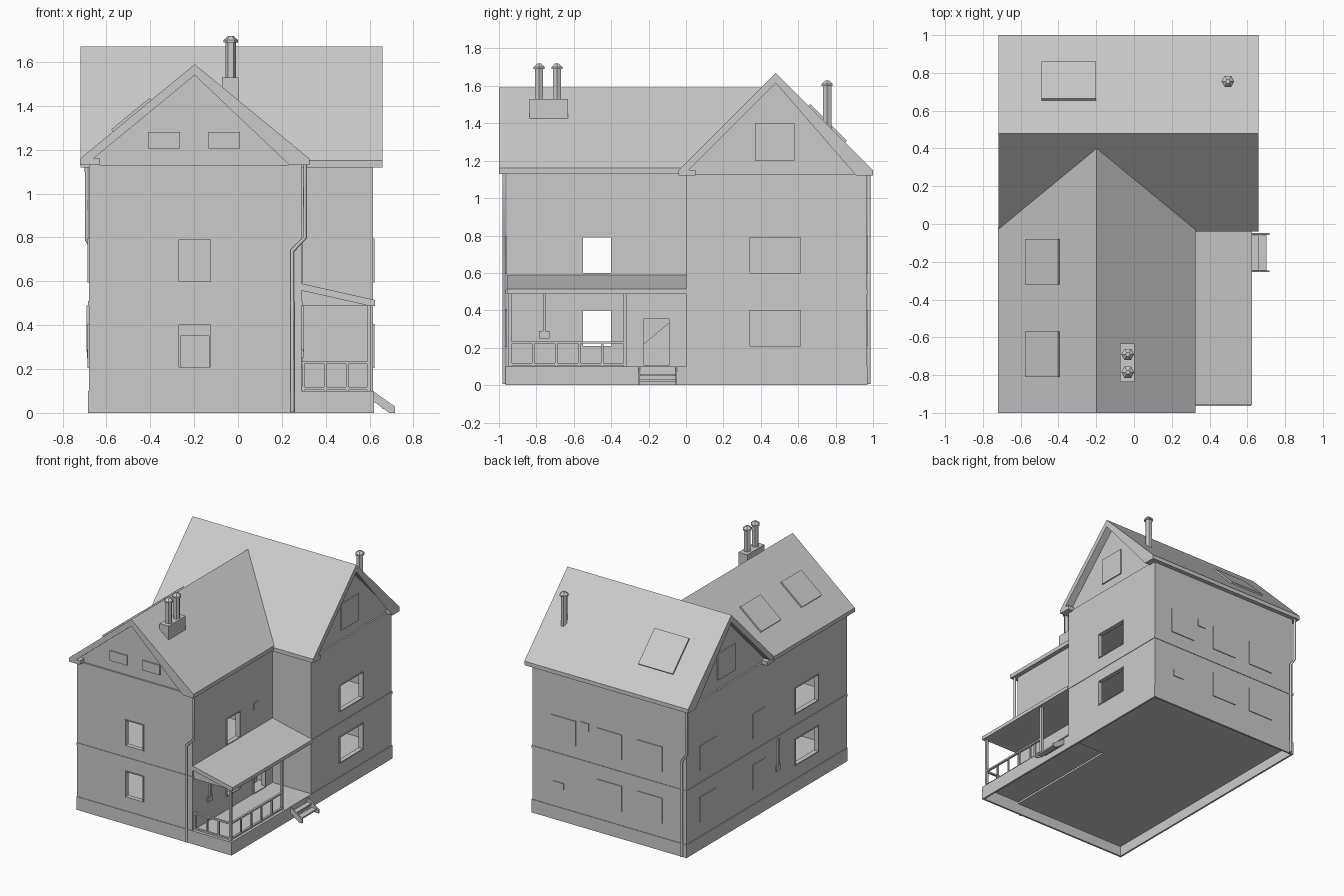
import bpy, bmesh, math
from mathutils import Vector

cube = bpy.data.objects.get("Cube")
if cube:
    bpy.data.objects.remove(cube, do_unlink=True)

grey = bpy.data.materials.new("plain grey")
grey.use_nodes = True
grey.diffuse_color = (0.6, 0.6, 0.6, 1)
grey.node_tree.nodes["Principled BSDF"].inputs["Base Color"].default_value = grey.diffuse_color


def add(name, data):
    ob = bpy.data.objects.new(name, data)
    bpy.context.collection.objects.link(ob)
    if not data.materials:
        data.materials.append(grey)
    return ob


def prism(name, pts, axis, lo, hi, end=None):
    """Profile (x or y, z) extruded along the other ground axis."""
    bm = bmesh.new()
    place = (lambda p, d: (d, p[0], p[1])) if axis == "x" else (lambda p, d: (p[0], d, p[1]))
    a = [bm.verts.new(place(p, lo)) for p in pts]
    b = [bm.verts.new(place(p, end(p[1]) if end else hi)) for p in pts]
    n = len(pts)
    caps = [bm.faces.new(a), bm.faces.new(b)]
    for i in range(n):
        j = (i + 1) % n
        bm.faces.new((a[i], a[j], b[j], b[i]))
    bmesh.ops.connect_verts_concave(bm, faces=caps)
    bmesh.ops.recalc_face_normals(bm, faces=bm.faces)
    me = bpy.data.meshes.new(name)
    bm.to_mesh(me)
    bm.free()
    return add(name, me)


def box(name, x, y, z):
    return prism(name, [(x[0], z[0]), (x[1], z[0]), (x[1], z[1]), (x[0], z[1])], "y", *y)


def bake(ob):
    bpy.context.view_layer.update()
    dg = bpy.context.evaluated_depsgraph_get()
    return bpy.data.meshes.new_from_object(ob.evaluated_get(dg))


def cut(ob, cutter):
    mod = ob.modifiers.new("cut", "BOOLEAN")
    mod.operation, mod.object, mod.solver = "DIFFERENCE", cutter, "EXACT"
    me = bake(ob)
    ob.modifiers.clear()
    ob.data = me
    bpy.data.objects.remove(cutter, do_unlink=True)


def on_wall(name, side, at, u, z, out=0.006, depth=0.004):
    """Box lying on a wall; u is the span along it, side such as '+x'."""
    s = 1 if side[0] == "+" else -1
    d = sorted((at - s * depth, at + s * out))
    return box(name, d, u, z) if side[1] == "x" else box(name, u, d, z)


def opening(wall, name, side, at, u, z, lip=0.006):
    cut(wall, on_wall("cutter", side, at, u, z, 0.05, 0.06))
    for k, (a, b) in enumerate(((u[0] - lip, u[0]), (u[1], u[1] + lip))):
        on_wall(f"{name}_jamb_{k}", side, at, (a, b), z)
    for k, (a, b) in enumerate(((z[0] - lip, z[0]), (z[1], z[1] + lip))):
        on_wall(f"{name}_sill_{k}", side, at, (u[0] - lip, u[1] + lip), (a, b))


def gable(c, half, base, eave, apex):
    return [(c - half, base), (c + half, base), (c + half, eave), (c, apex), (c - half, eave)]


def roof_profile(c, half, eave, apex, drop):
    fascia, soffit = 0.03, 0.09
    inner = drop * half / (apex - eave)
    side = [(half, eave), (half, eave - fascia), (half - soffit, eave - fascia),
            (half - soffit, eave), (half - inner, eave)]
    pts = [(0, apex)] + side + [(0, apex - drop)] + [(-u, z) for u, z in reversed(side)]
    return [(c + u, z) for u, z in pts]


LOW, HIGH = (0.21, 0.40), (0.60, 0.79)
LEFT, RIGHT, FRONT, BACK, SIDE = -0.68, 0.616, -0.96, 0.967, 0.29
INSET, ATTIC = 0.012, (1.13, 1.8)

# Plinth, hollow from below, with the porch floor a little thinner
plinth = box("plinth", (LEFT - .004, RIGHT + .004), (FRONT - .004, BACK + .004), (0, 0.1))
RIM = 0.01
cut(plinth, box("cutter", (LEFT + RIM, RIGHT - RIM), (FRONT + RIM, BACK - RIM), (-0.1, 0.078)))
cut(plinth, box("cutter", (SIDE, RIGHT - RIM), (FRONT + RIM, 0), (-0.1, 0.092)))

# Wings and floors
front_wing = prism("front_wing_walls", gable(-0.195, 0.485, 0.095, 1.155, 1.56), "y", FRONT, 0)
cut(front_wing, prism("inside", gable(-0.195, 0.455, 0.105, 1.13, 1.51), "y", FRONT + .03, -.03))
back_wing = prism("back_wing_walls", gable(0.4835, 0.4835, 0.095, 1.155, 1.63), "x", LEFT, RIGHT)
cut(back_wing, prism("inside", gable(0.4835, 0.4535, 0.105, 1.13, 1.58), "x", LEFT + .03, RIGHT - .03))
box("front_wing_floor_band", (LEFT - .004, SIDE + .004), (FRONT - .004, 0.01), (0.49, 0.51))
box("back_wing_floor_band", (LEFT - .004, RIGHT + .004), (-.004, BACK + .004), (0.49, 0.51))
for z in (0.42, 0.82):
    box("back_wing_ceiling", (LEFT + .025, RIGHT - .025), (.025, BACK - .025), (z, z + .015))

# Gable walls set back slightly above the eaves
cut(front_wing, on_wall("cutter", "-y", FRONT, (-1, 1), ATTIC, 0.05, INSET))
for side, at in (("+x", RIGHT), ("-x", LEFT)):
    cut(back_wing, on_wall("cutter", side, at, (-0.1, 1.1), ATTIC, 0.05, INSET))
    on_wall("attic_window", side, at + (INSET if at < 0 else -INSET), (0.37, 0.58), (1.2, 1.4), 0.009)
for u in ((-0.41, -0.265), (-0.135, 0.01)):
    on_wall("attic_vent", "-y", FRONT + INSET, u, (1.205, 1.28), 0.009)

# Roofs: the front one ends in a valley against the back one
prism("front_roof", roof_profile(-0.1975, 0.5225, 1.16, 1.59, 0.05), "y", -1, 0,
      end=lambda z: max(z - 1.18, -0.02))
prism("back_roof", roof_profile(0.48, 0.52, 1.15, 1.67, 0.055), "x", -0.718, 0.66)

# Open windows and doors
opening(front_wing, "front_upper_window", "-y", FRONT, (-0.27, -0.125), HIGH)
opening(front_wing, "front_lower_window", "-y", FRONT, (-0.27, -0.125), LOW)
for label, z in (("lower", LOW), ("upper", HIGH)):
    opening(front_wing, f"left_{label}_window", "-x", LEFT, (-0.61, -0.34), z)
    opening(front_wing, f"right_{label}_window", "+x", SIDE, (-0.55, -0.40), z)
    opening(back_wing, f"gable_{label}_window", "+x", RIGHT, (0.342, 0.613), z)
opening(front_wing, "door", "+x", SIDE, (-0.225, -0.09), (0.106, 0.355))
for wall in (front_wing, back_wing):
    cut(wall, box("cutter", (-0.262, -0.133), (-0.05, 0.05), (0.106, 0.35)))
prism("inner_stair", [(-.25, .1), (-.06, .1), (-.06, .36), (-.25, .2)], "x", 0.1, 0.2)

# Closed windows and vents as thin raised plates
for label, z in (("lower", LOW), ("upper", HIGH)):
    for u in ((-0.48, -0.27), (-0.14, 0.07)):
        on_wall(f"back_{label}_window", "+y", BACK, u, z)
    for u in ((0.61, 0.81), (0.02, 0.17)):
        on_wall(f"left_{label}_shut_window", "-x", LEFT, u, z, 0.004)
on_wall("back_upper_window", "+y", BACK, (0.25, 0.46), HIGH)
on_wall("back_upper_vent", "+y", BACK, (0.14, 0.21), (0.74, 0.80))
on_wall("back_lower_vent", "+y", BACK, (0.35, 0.44), (0.24, 0.29))
on_wall("side_upper_vent", "+x", SIDE, (-0.23, -0.17), (0.74, 0.79), 0.004)


# Skylights stand square on the roof slopes
def skylight(a, b, axis, lo, hi):
    a, b = Vector(a), Vector(b)
    n = Vector((a.y - b.y, b.x - a.x)).normalized()
    prism("skylight", [a - n * .01, b - n * .01, b + n * .012, a + n * .012], axis, lo, hi)


for y in (-0.32, -0.81):
    skylight((-0.57, 1.284), (-0.395, 1.428), "y", y, y + 0.24)
skylight((0.655, 1.495), (0.852, 1.298), "x", -0.49, -0.2)

# Chimney and flues
box("chimney_stack", (-0.073, 0.002), (-0.837, -0.632), (1.38, 1.53))


def cone(name, x, y, z0, z1, r0, r1):
    bpy.ops.mesh.primitive_cone_add(vertices=6, radius1=r0, radius2=r1, depth=z1 - z0,
                                    location=(x, y, (z0 + z1) / 2), rotation=(0, 0, math.pi / 6))
    bpy.context.object.name = name
    bpy.context.object.data.materials.append(grey)


def flue(x, y, base, top):
    cone("flue_pipe", x, y, base, top - 0.03, 0.025, 0.025)
    cone("flue_cap_rim", x, y, top - 0.03, top - 0.02, 0.034, 0.034)
    cone("flue_cap", x, y, top - 0.02, top, 0.034, 0.012)


flue(-0.033, -0.785, 1.5, 1.72)
flue(-0.033, -0.69, 1.5, 1.72)
flue(0.497, 0.755, 1.37, 1.63)


# Drainpipes
def pipe(name, pts):
    cu = bpy.data.curves.new(name, "CURVE")
    cu.dimensions, cu.bevel_depth, cu.bevel_resolution, cu.use_fill_caps = "3D", 0.009, 1, True
    sp = cu.splines.new("POLY")
    sp.points.add(len(pts) - 1)
    for p, co in zip(sp.points, pts):
        p.co = (*co, 1)
    ob = add(name, cu)
    me = bake(ob)
    bpy.data.objects.remove(ob, do_unlink=True)
    add(name, me)


pipe("front_drainpipe", [(0.306, -.972, 1.14), (0.306, -.972, 0.8), (0.248, -.972, 0.74), (0.248, -.972, 0.005)])
pipe("back_drainpipe", [(-0.69, .978, 1.14), (-0.69, .978, 0.79), (-0.65, .978, 0.73), (-0.65, .978, 0.005)])

# Wall boxes with supply pipes
for side, at, y in (("+x", SIDE, -0.757), ("-x", LEFT, -0.13)):
    on_wall("supply_box", side, at, (y - .028, y + .028), (0.25, 0.29), 0.009)
    on_wall("supply_pipe", side, at, (y - .007, y + .007), (0.28, 0.49), 0.012)

# Porch roof, posts and railing
prism("porch_roof", [(SIDE, .59), (.625, .515), (.625, .488), (.6, .488), (SIDE, .558)], "y", FRONT + .002, 0)
prism("porch_ceiling", [(SIDE, .49), (.6, .49), (.6, .5), (SIDE, .57)], "y", FRONT + .012, 0)
PX, PY = 0.597, -0.94
for y in (PY, -0.325):
    box("porch_post", (PX - .009, PX + .009), (y - .009, y + .009), (0.1, 0.495))
for z in (0.105, 0.222):
    box("porch_front_rail", (SIDE, PX), (PY - .008, PY + .008), (z, z + .012))
    box("porch_side_rail", (PX - .008, PX + .008), (PY, -0.325), (z, z + .012))
for i in range(3):
    x = SIDE + .008 + i * 0.1
    box("front_baluster", (x - .006, x + .006), (PY - .006, PY + .006), (0.1, 0.23))
for i in range(1, 5):
    y = PY + i * 0.123
    box("side_baluster", (PX - .006, PX + .006), (y - .006, y + .006), (0.1, 0.23))

# Porch steps between sloping stringers
for y in (-0.255, -0.057):
    prism("step_stringer", [(.615, .1), (.717, .028), (.717, 0), (.69, 0), (.615, .055)], "y", y, y + .01)
for x, z in ((0.615, 0.06), (0.658, 0.03)):
    box("step_tread", (x, x + .043), (-0.25, -0.05), (z - .012, z))
